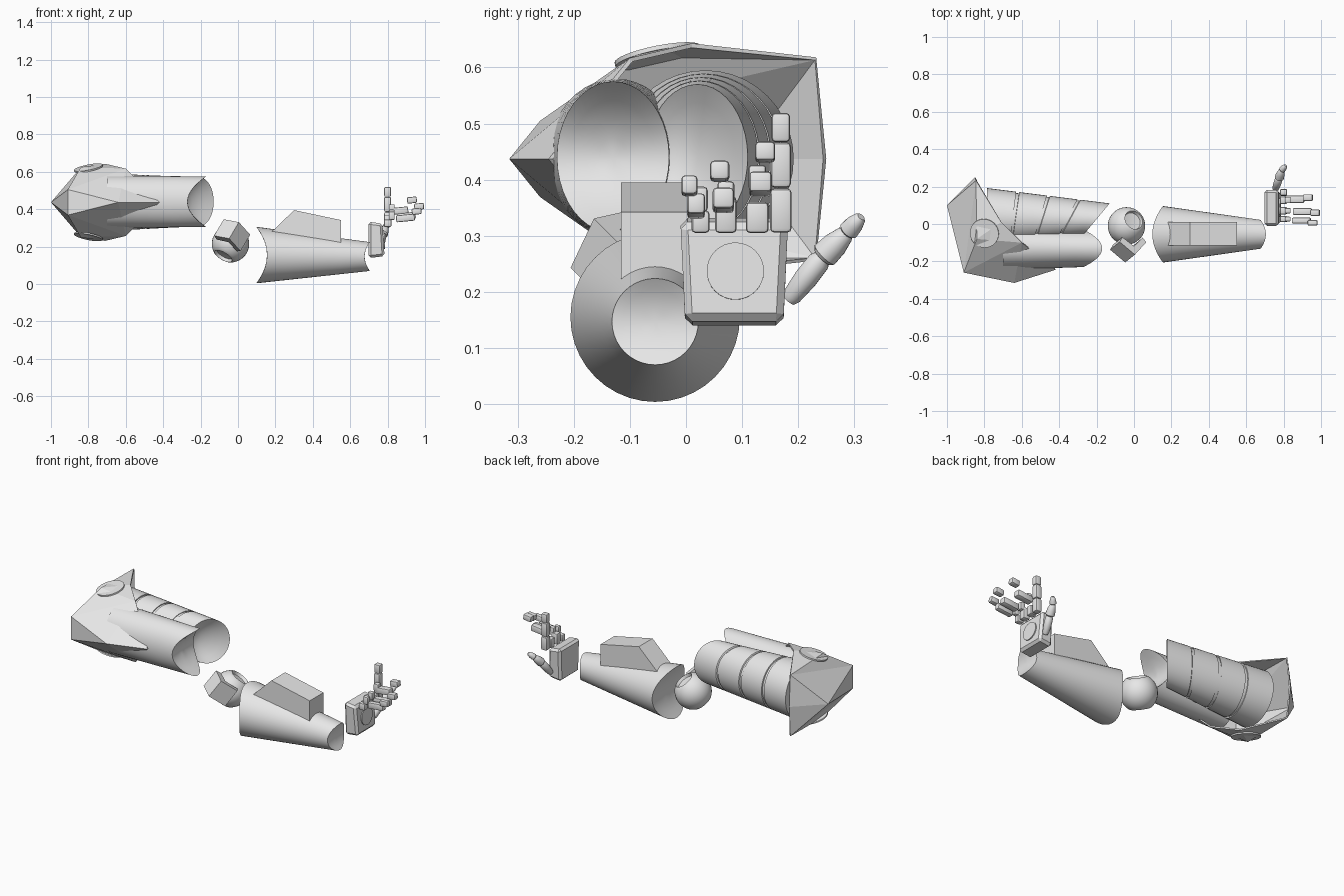
import bpy, bmesh, math
from mathutils import Vector, Matrix

cube = bpy.data.objects.get("Cube")
if cube:
    bpy.data.objects.remove(cube, do_unlink=True)

grey = bpy.data.materials.new("light grey")
grey.use_nodes = True
grey.diffuse_color = (0.8, 0.8, 0.8, 1)
grey.node_tree.nodes["Principled BSDF"].inputs["Base Color"].default_value = (0.8, 0.8, 0.8, 1)


def finish(name, bm, smooth=True):
    bmesh.ops.recalc_face_normals(bm, faces=bm.faces)
    me = bpy.data.meshes.new(name)
    bm.to_mesh(me)
    bm.free()
    ob = bpy.data.objects.new(name, me)
    bpy.context.collection.objects.link(ob)
    me.materials.append(grey)
    if smooth:
        bpy.ops.object.select_all(action='DESELECT')
        ob.select_set(True)
        bpy.context.view_layer.objects.active = ob
        bpy.ops.object.shade_smooth_by_angle(angle=math.radians(35))
    return ob


def skin(name, rings):
    """Skin a list of rings; one-point rings close the ends."""
    bm = bmesh.new()
    vs = [[bm.verts.new(p) for p in r] for r in rings]
    for a, b in zip(vs, vs[1:]):
        n = max(len(a), len(b))
        for i in range(n):
            j = (i + 1) % n
            if len(a) == 1:
                bm.faces.new((a[0], b[i], b[j]))
            elif len(b) == 1:
                bm.faces.new((a[i], a[j], b[0]))
            else:
                bm.faces.new((a[i], a[j], b[j], b[i]))
    return finish(name, bm)


def lerp(a, b, t):
    return a + (b - a) * t


def limb(name, start, end, x_start, x_end, t0=0.0, t1=1.0, size=1.0, n=40):
    """Elliptic limb along x; start/end = (cy, cz, ry, rz), x_* shape the cut ends."""
    def ring(t, s):
        cy, cz, ry, rz = [lerp(a, b, t) for a, b in zip(start, end)]
        pts = []
        for i in range(n if s else 1):
            a = math.tau * i / n
            u, v = s * math.cos(a), s * math.sin(a)
            pts.append((lerp(x_start(u, v), x_end(u, v), t),
                        cy + ry * u * size, cz + rz * v * size))
        return pts
    steps = (0, 0.25, 0.5, 0.75)
    rings = [ring(t0, s) for s in steps]
    rings += [ring(lerp(t0, t1, k / 4), 1) for k in range(5)]
    rings += [ring(t1, s) for s in reversed(steps)]
    return skin(name, rings)


def prism(name, profile, place, half):
    """Extrude a 2D profile both ways; place(a, b, depth) gives the 3D point."""
    bm = bmesh.new()
    lo, hi = [[bm.verts.new(place(a, b, d)) for a, b in profile] for d in (-half, half)]
    bm.faces.new(lo)
    bm.faces.new(hi[::-1])
    for i in range(len(lo)):
        j = (i + 1) % len(lo)
        bm.faces.new((lo[i], lo[j], hi[j], hi[i]))
    return finish(name, bm, False)


def block(name, centre, size, bevel=0.007, lean=0.0):
    bm = bmesh.new()
    bmesh.ops.create_cube(bm, size=1)
    bmesh.ops.scale(bm, vec=size, verts=bm.verts)
    bmesh.ops.bevel(bm, geom=bm.edges[:], offset=bevel, segments=2, profile=0.5, affect='EDGES')
    bmesh.ops.transform(bm, matrix=Matrix.Translation(centre) @ Matrix.Rotation(lean, 4, 'Y'),
                        verts=bm.verts)
    return finish(name, bm)


def disc(name, centre, normal, radius, depth=0.008):
    bm = bmesh.new()
    rot = Vector(normal).to_track_quat('Z', 'Y').to_matrix().to_4x4()
    bmesh.ops.create_cone(bm, cap_ends=True, segments=32, radius1=radius, radius2=radius, depth=depth,
                          matrix=Matrix.Translation(centre) @ rot)
    return finish(name, bm)


# Shoulder pad: faceted open shell, upper half mirrored to the lower half
MID = 0.437
upper = {
    "back": (-0.85, 0.25, MID), "back_top": (-0.845, 0.232, 0.618),
    "rim_top": (-0.71, 0.01, 0.643), "rim_front": (-0.6, -0.1, 0.617),
    "tip": (-0.42, -0.245, MID), "nose": (-0.64, -0.315, MID),
    "side": (-0.91, -0.26, 0.505), "outer": (-1.0, 0.1, MID), "crown": (-0.84, -0.08, 0.625)}
facets = ["back back_top outer", "back_top side outer", "back_top crown side",
          "back_top rim_top crown", "rim_top rim_front crown", "crown rim_front side",
          "rim_front nose side", "rim_front tip nose"]
bm = bmesh.new()
top = {k: bm.verts.new(p) for k, p in upper.items()}
low = {k: v if abs(v.co.z - MID) < 0.001 else bm.verts.new((v.co.x, v.co.y, 2 * MID - v.co.z))
       for k, v in top.items()}
for f in facets:
    bm.faces.new([top[k] for k in f.split()])
    bm.faces.new([low[k] for k in reversed(f.split())])
bm.faces.new((top["outer"], top["side"], low["side"]))
bm.faces.new((top["nose"], low["side"], top["side"]))
pad = finish("shoulder_pad", bm, False)
shell = pad.modifiers.new("thickness", 'SOLIDIFY')
shell.thickness = 0.008
for name, s in (("shoulder_disc_upper", 1), ("shoulder_disc_lower", -1)):
    disc(name, (-0.8, -0.05, MID + s * 0.183), (-0.2, -0.2, s), 0.078)

# Upper arm front: tube with a scooped elbow end
limb("upper_arm_front", (-0.125, 0.44, 0.12, 0.14), (-0.13, 0.44, 0.1, 0.135),
     lambda u, v: -0.7, lambda u, v: -0.17 - 0.1 * (1 - v * v))

# Upper arm back: four banded plates over a slimmer core, with a slanted end
arm_a, arm_b = (0.035, 0.437, 0.157, 0.158), (0.02, 0.44, 0.09, 0.13)


def slant(u, v):
    return -0.205 + 0.075 * u - 0.06 * (1 - u * u - v * v)


def flat(u, v):
    return -0.785


for k in range(4):
    limb(f"upper_arm_plate_{k + 1}", arm_a, arm_b, flat, slant,
         k / 4 + (0.013 if k else 0), (k + 1) / 4 - (0.013 if k < 3 else 0))
limb("upper_arm_core", arm_a, arm_b, flat, slant, 0.02, 0.9, 0.95)

# Elbow ball: turned about the hinge axis, dished at both poles
hinge = Vector((0.47, 0.38, 0.80)).normalized()
out = Vector((0.1, -0.92, 0.38))
out = (out - hinge * out.dot(hinge)).normalized()
side = hinge.cross(out)
ball = Vector((-0.04, -0.01, 0.215))
dish = [(0, 0.06), (0.048, 0.066), (0.053, 0.083)]
arc = [(0.1 * math.sin(a), 0.1 * math.cos(a))
       for a in [lerp(0.62, math.pi - 0.62, i / 14) for i in range(15)]]
profile = dish + arc + [(r, -h) for r, h in reversed(dish)]
skin("elbow_ball", [[ball + hinge * h + (out * math.cos(math.tau * i / 32)
                                         + side * math.sin(math.tau * i / 32)) * r
                     for i in range(32 if r else 1)] for r, h in profile])

# Elbow guard: bent plate extruded along the hinge axis
guard = [(0.125, -0.085), (0.19, 0), (0.11, 0.078), (0.085, 0.06), (0.14, 0), (0.095, -0.065)]
prism("elbow_guard", guard, lambda a, b, d: ball + out * a + side * b + hinge * d, 0.055)

# Forearm: tapered tube scooped at both ends, with a wedge box on top
limb("forearm", (-0.055, 0.155, 0.151, 0.151), (-0.055, 0.147, 0.077, 0.077),
     lambda u, v: 0.155 - 0.057 * v * v, lambda u, v: 0.705 - 0.028 * (1 - v * v))
prism("forearm_box", [(0.17, 0.27), (0.3, 0.395), (0.55, 0.342), (0.55, 0.2), (0.2, 0.2)],
      lambda a, b, d: (a, -0.052 + d, b), 0.064)

# Palm: block narrowing at the wrist, softened edges, round plate on its face
bm = bmesh.new()
bmesh.ops.create_cube(bm, size=1)
for v in bm.verts:
    up = v.co.z > 0
    v.co = (0.738 + v.co.x * (0.075 if up else 0.085) + (-0.003 if up else 0.003),
            0.086 + v.co.y * (0.192 if up else 0.175),
            (0.327 if up else 0.143) + (0.006 if up != (v.co.x > 0) else -0.004))
bmesh.ops.bevel(bm, geom=bm.edges[:], offset=0.013, segments=1, affect='EDGES')
finish("palm", bm, False)
disc("palm_disc", (0.7795, 0.088, 0.237), (1, 0, 0.06), 0.051)

# Fingers: upright knuckles, then joints reaching forward
curled = {"middle": (0.127, 0.04, 0.36, 0.392, 0.86, 0.141, 0.449, 0.93),
          "ring": (0.071, 0.038, 0.37, 0.363, 0.9, 0.06, 0.415, 0.968),
          "little": (0.026, 0.032, 0.345, 0.353, 0.895, 0.006, 0.389, 0.955)}
for name, (y, w, top_z, z2, x2, y3, z3, x3) in curled.items():
    block(f"{name}_finger_base", (0.8, y, (top_z + 0.305) / 2), (0.04, w, top_z - 0.305))
    block(f"{name}_finger_knuckle", (0.822, y, z2 + 0.012), (0.032, w * 0.8, 0.045))
    block(f"{name}_finger_middle", (x2, lerp(y, y3, 0.4), z2), (0.1, w, 0.037), lean=-0.1)
    block(f"{name}_finger_end", (x3, y3, z3), (0.052, w * 0.9, 0.034), lean=-0.1)
for part, z, h, w in (("base", 0.345, 0.078, 0.038), ("middle", 0.426, 0.08, 0.036),
                      ("end", 0.493, 0.052, 0.033)):
    block(f"index_finger_{part}", (0.8, 0.169, z), (0.037, w, h))

# Thumb: three tapered joints angled outward
path = [((0.755, 0.183, 0.185), 0.017), ((0.775, 0.243, 0.262), 0.026),
        ((0.79, 0.288, 0.307), 0.019), ((0.812, 0.312, 0.334), 0.013)]
for k, part in enumerate(("base", "middle", "end")):
    (a, ra), (b, rb) = path[k], path[k + 1]
    a, b = Vector(a), Vector(b)
    rot = (b - a).to_track_quat('Z', 'Y')
    joint = [(0, 0), (0.75, 0.0), (1, 0.1), (1.12, 0.5), (1, 0.9), (0.7, 1), (0, 1)]
    skin(f"thumb_{part}", [[lerp(a, b, t) + rot @ Vector((math.cos(math.tau * i / 16),
                                                         math.sin(math.tau * i / 16), 0))
                            * lerp(ra, rb * 0.8, t) * s
                            for i in range(16 if s else 1)] for s, t in joint])
